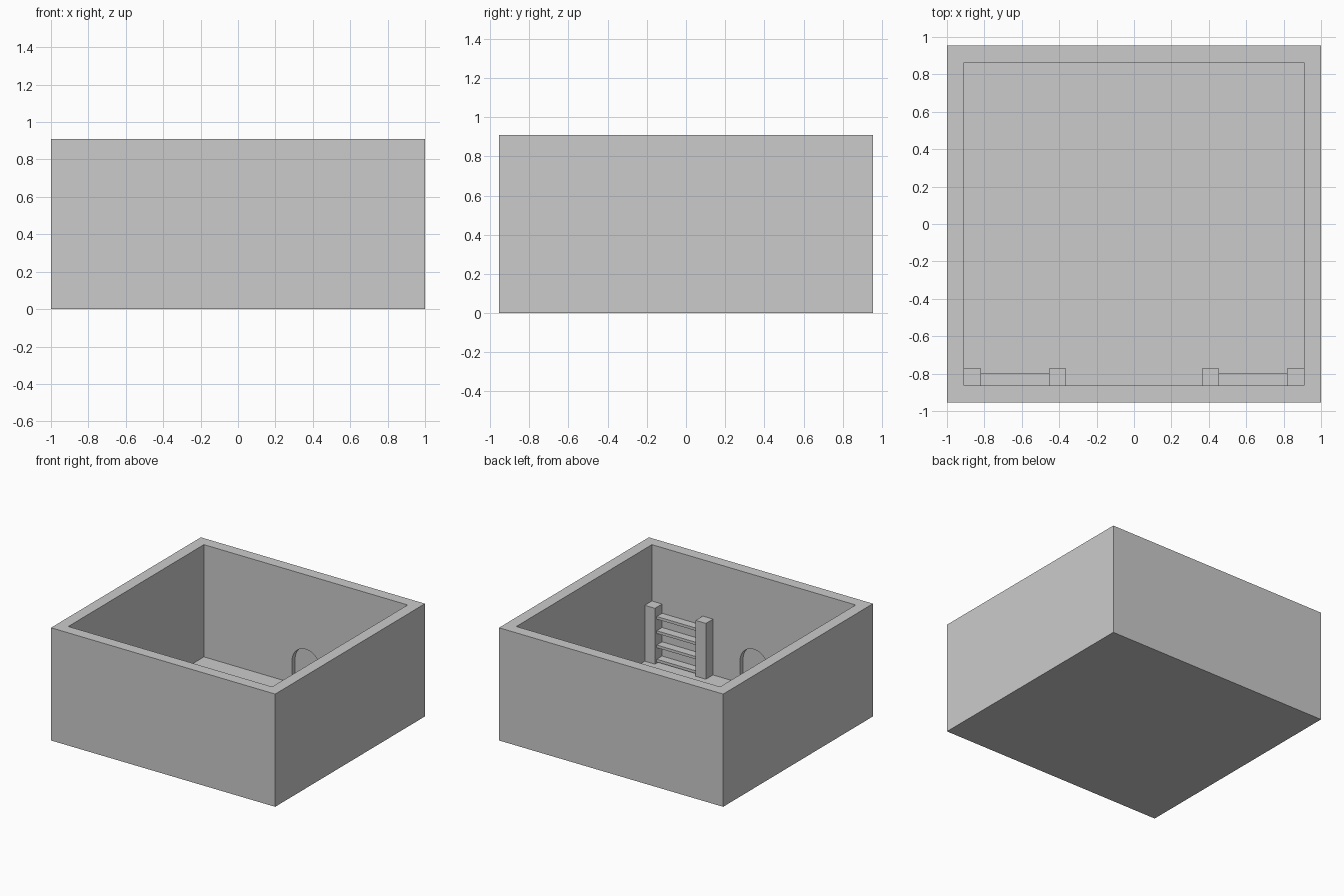
import bpy, bmesh, math

if "Cube" in bpy.data.objects:
    bpy.data.objects.remove(bpy.data.objects["Cube"])

U = 1 / 11                      # one wall thickness
X, Y, H = 11 * U, 10.5 * U, 10 * U
IX, IY = X - U, Y - U           # inner faces of the walls
FLOOR = 0.004


def make_object(name, bm):
    bmesh.ops.recalc_face_normals(bm, faces=bm.faces)
    mesh = bpy.data.meshes.new(name)
    bm.to_mesh(mesh)
    bm.free()
    ob = bpy.data.objects.new(name, mesh)
    bpy.context.collection.objects.link(ob)
    return ob


def box(name, x0, x1, y0, y1, z0, z1):
    bm = bmesh.new()
    bmesh.ops.create_cube(bm, size=1)
    for v in bm.verts:
        v.co = ((x0 + x1) / 2 + v.co.x * (x1 - x0),
                (y0 + y1) / 2 + v.co.y * (y1 - y0),
                (z0 + z1) / 2 + v.co.z * (z1 - z0))
    return make_object(name, bm)


def arch(name, radius, spring, y0, y1, sides=20):
    bm = bmesh.new()
    pts = [(-radius, FLOOR), (radius, FLOOR)]
    pts += [(radius * math.cos(math.pi * i / sides),
             spring + radius * math.sin(math.pi * i / sides)) for i in range(sides + 1)]
    face = bm.faces.new([bm.verts.new((x, y0, z)) for x, z in pts])
    ext = bmesh.ops.extrude_face_region(bm, geom=[face])["geom"]
    bmesh.ops.translate(bm, vec=(0, y1 - y0, 0),
                        verts=[g for g in ext if isinstance(g, bmesh.types.BMVert)])
    return make_object(name, bm)


def cut(target, cutter):
    mod = target.modifiers.new("cut", "BOOLEAN")
    mod.operation = "DIFFERENCE"
    mod.solver = "EXACT"
    mod.object = cutter
    bpy.context.view_layer.objects.active = target
    bpy.ops.object.modifier_apply(modifier=mod.name)
    bpy.data.objects.remove(cutter)


# Open-topped room with a thin floor
room = box("room_walls", -X, X, -Y, Y, 0, H)
cut(room, box("inside_cutter", -IX, IX, -IY, IY, FLOOR, H + 0.2))

# Shallow arched niches in the front and back walls
for side in (-1, 1):
    cut(room, arch("niche_cutter", 0.123, 0.185, side * (IY - 0.1), side * (IY + 0.04)))

# Two slatted racks against the front wall
for side, label in ((-1, "left"), (1, "right")):
    for a, part in ((4 * U, "inner"), (9 * U, "outer")):
        xs = sorted((side * a, side * (a + U)))
        box(f"{label}_rack_{part}_post", *xs, -IY, -IY + U, FLOOR, 5 * U)
    xs = sorted((side * 5 * U, side * 9 * U))
    for i in range(4):
        top = 0.035 + 0.115 * i
        box(f"{label}_rack_slat_{i + 1}", *xs, -IY, -IY + 0.068, top - 0.022, top)
